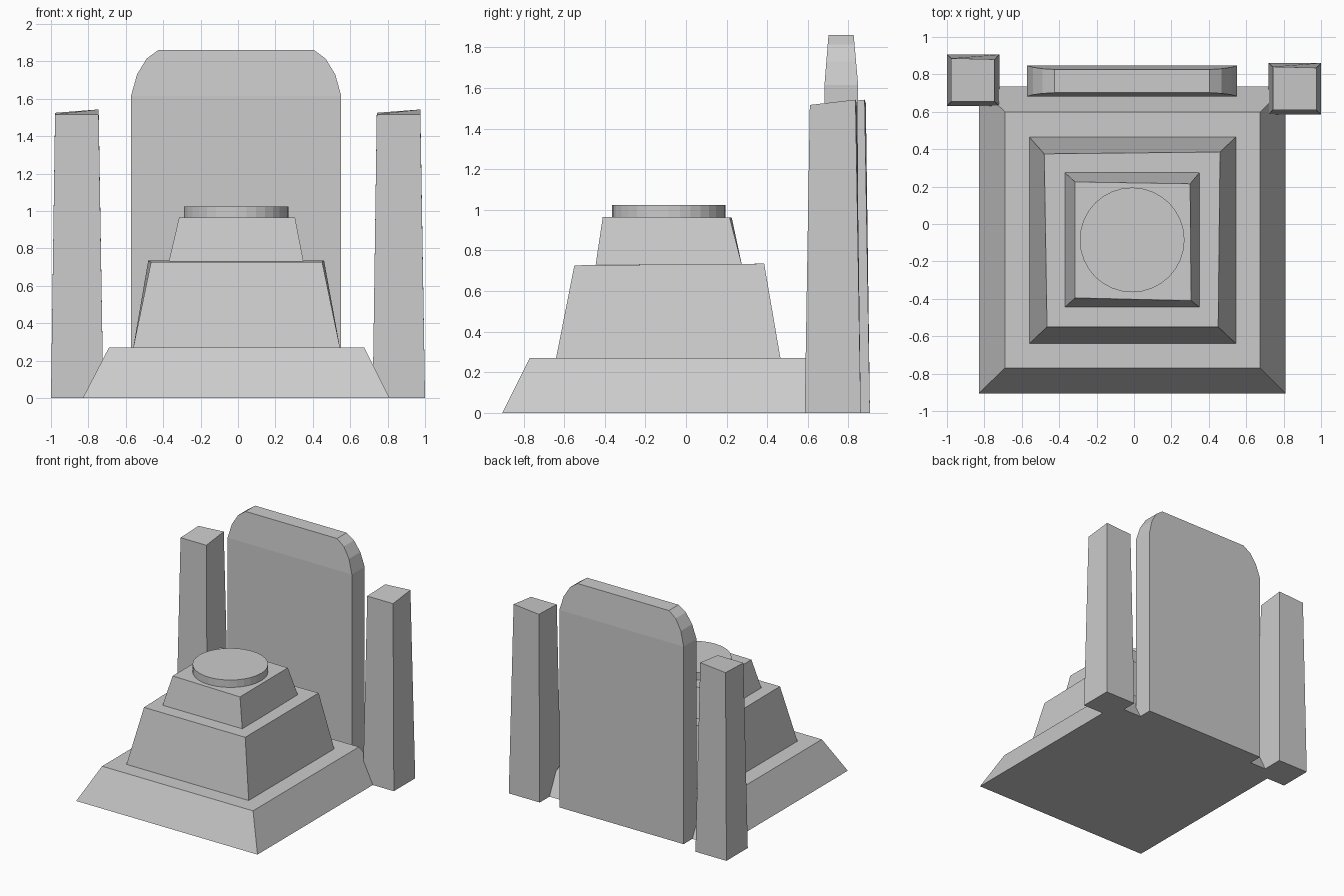
import bpy, bmesh

if "Cube" in bpy.data.objects:
    bpy.data.objects.remove(bpy.data.objects["Cube"])


def finish(name, bm):
    bmesh.ops.recalc_face_normals(bm, faces=bm.faces)
    mesh = bpy.data.meshes.new(name)
    bm.to_mesh(mesh)
    bm.free()
    obj = bpy.data.objects.new(name, mesh)
    bpy.context.collection.objects.link(obj)
    return obj


def loft(name, rings):
    """Closed solid bridging matching rings of points."""
    bm = bmesh.new()
    loops = [[bm.verts.new(p) for p in ring] for ring in rings]
    for a, b in zip(loops, loops[1:]):
        for i in range(len(a)):
            j = (i + 1) % len(a)
            bm.faces.new((a[i], a[j], b[j], b[i]))
    bm.faces.new(loops[0][::-1])
    bm.faces.new(loops[-1])
    return finish(name, bm)


def rect(x0, x1, y0, y1, z):
    return [(x0, y0, z), (x1, y0, z), (x1, y1, z), (x0, y1, z)]


# Stepped pedestal, upper tiers slightly uneven as if hand-cut
loft("base_step", [rect(-.83, .81, -.905, .735, 0), rect(-.69, .675, -.77, .60, .27)])
loft("middle_step", [
    rect(-.56, .545, -.64, .465, .27),
    [(-.465, -.55, .727), (.45, -.55, .727), (.46, .385, .735), (-.48, .375, .735)]])
loft("upper_step", [
    rect(-.37, .35, -.445, .275, .73),
    [(-.315, -.395, .965), (.305, -.41, .965), (.30, .215, .963), (-.315, .225, .963)]])

# Round disc on top
bpy.ops.mesh.primitive_cylinder_add(vertices=32, radius=.28, depth=.065,
                                    location=(-.01, -.085, .9925))
bpy.context.object.name = "top_disc"

# Tapered side pillars with slanted tops
for name, cx, cy in (("left_pillar", -.86, .768), ("right_pillar", .86, .723)):
    loft(name, [
        rect(cx - .14, cx + .14, cy - .138, cy + .138, 0),
        [(cx - .118, cy - .113, 1.517), (cx + .115, cy - .113, 1.517),
         (cx + .115, cy + .112, 1.543), (cx - .118, cy + .118, 1.525)]])

# Back slab: rounded shoulders, thinning above the shoulder line
rings = []
for half, z in ((.562, 0), (.562, 1.615), (.53, 1.73), (.478, 1.815), (.414, 1.862)):
    t = max(0, (z - 1.615) / .247)
    rings.append(rect(-.01 - half, -.01 + half, .682 + .02 * t, .848 - .022 * t, z))
loft("back_slab", rings)
